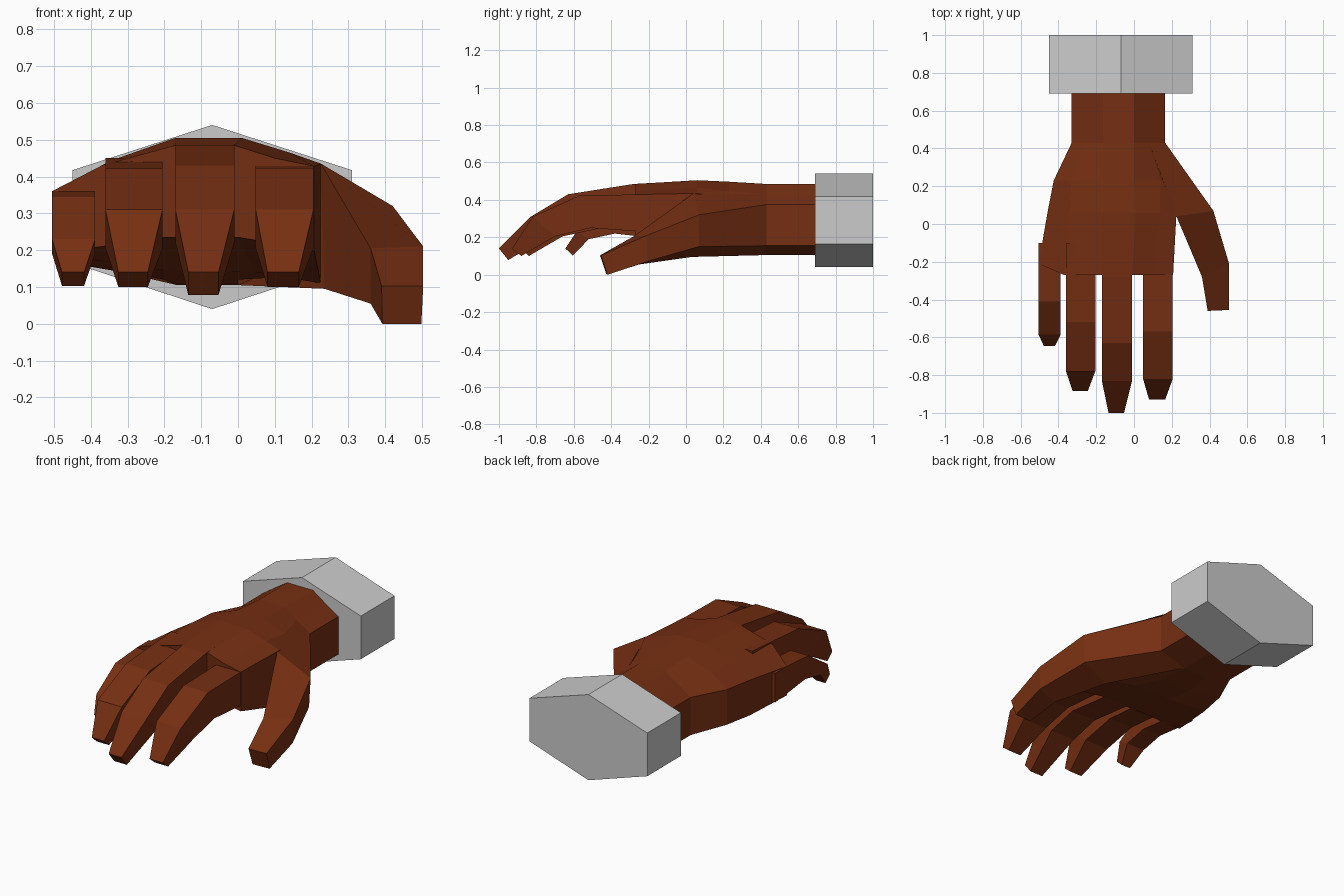
import bpy, bmesh


def material(name, rgb):
    m = bpy.data.materials.new(name)
    m.diffuse_color = (*rgb, 1)
    return m


BROWN = material("brown_skin", (0.18, 0.028, 0.006))
GREY = material("light_grey", (0.6, 0.6, 0.6))


def loft(name, sections, mat):
    """Skin a closed body through rings that share a point count."""
    bm = bmesh.new()
    rings = [[bm.verts.new(p) for p in s] for s in sections]
    for a, b in zip(rings, rings[1:]):
        for i in range(len(a)):
            j = (i + 1) % len(a)
            bm.faces.new((a[i], a[j], b[j], b[i]))
    bm.faces.new(rings[0])
    bm.faces.new(rings[-1][::-1])
    bmesh.ops.recalc_face_normals(bm, faces=bm.faces)
    me = bpy.data.meshes.new(name)
    bm.to_mesh(me)
    bm.free()
    me.materials.append(mat)
    ob = bpy.data.objects.new(name, me)
    bpy.context.collection.objects.link(ob)
    return ob


def ring(y, pts):
    return [(x, y, z) for x, z in pts]


# Cuff: six-sided block around the wrist
hexagon = [(-0.07, 0.54), (0.31, 0.417), (0.31, 0.165),
           (-0.07, 0.04), (-0.45, 0.165), (-0.45, 0.417)]
loft("cuff", [ring(0.69, hexagon), ring(1.0, hexagon)], GREY)

# Palm and wrist
wrist = [(-0.33, 0.375), (-0.25, 0.43), (-0.165, 0.485), (0, 0.485), (0.08, 0.43),
         (0.165, 0.375), (0.165, 0.155), (0, 0.105), (-0.165, 0.105), (-0.33, 0.155)]
heel = [(-0.425, 0.37), (-0.33, 0.44), (-0.17, 0.497), (0, 0.497), (0.14, 0.445),
        (0.18, 0.40), (0.18, 0.13), (0, 0.12), (-0.2, 0.12), (-0.425, 0.165)]
middle = [(-0.458, 0.37), (-0.34, 0.445), (-0.17, 0.505), (0.01, 0.505), (0.14, 0.465),
          (0.225, 0.435), (0.225, 0.11), (0.05, 0.14), (-0.2, 0.145), (-0.458, 0.165)]
knuckle = [(-0.505, 0.36), (-0.37, 0.43), (-0.17, 0.485), (-0.01, 0.485), (0.1, 0.45),
           (0.207, 0.428), (0.207, 0.20), (0, 0.235), (-0.2, 0.235), (-0.505, 0.19)]
front = [(x, -0.21 if x < -0.45 else -0.27, z) for x, z in knuckle]
loft("palm", [ring(0.72, wrist), ring(0.43, wrist), ring(0.23, heel),
              ring(0.06, middle), front], BROWN)


# Fingers: base, two bends and a narrowed tip, each as top (y, z) and bottom (y, z)
def finger(name, x0, x1, tip0, tip1, stations):
    rings = []
    for k, (yt, zt, yb, zb) in enumerate(stations):
        a, b = (tip0, tip1) if k == len(stations) - 1 else (x0, x1)
        rings.append([(a, yt, zt), (b, yt, zt), (b, yb, zb), (a, yb, zb)])
    loft(name, rings, BROWN)


finger("index_finger", 0.048, 0.205, 0.08, 0.165,
       [(-0.1, 0.432, -0.1, 0.22), (-0.57, 0.423, -0.51, 0.25),
        (-0.82, 0.31, -0.70, 0.205), (-0.93, 0.14, -0.88, 0.10)])
finger("middle_finger", -0.17, -0.01, -0.135, -0.053,
       [(-0.1, 0.495, -0.1, 0.22), (-0.28, 0.485, -0.28, 0.235),
        (-0.63, 0.43, -0.54, 0.265), (-0.83, 0.31, -0.72, 0.22),
        (-1.0, 0.14, -0.95, 0.078)])
finger("ring_finger", -0.36, -0.205, -0.325, -0.245,
       [(-0.1, 0.45, -0.1, 0.22), (-0.52, 0.422, -0.45, 0.25),
        (-0.78, 0.31, -0.66, 0.205), (-0.885, 0.14, -0.84, 0.10)])
finger("little_finger", -0.505, -0.388, -0.478, -0.418,
       [(-0.1, 0.36, -0.1, 0.19), (-0.21, 0.36, -0.21, 0.2),
        (-0.41, 0.345, -0.38, 0.22), (-0.585, 0.23, -0.52, 0.19),
        (-0.645, 0.14, -0.605, 0.103)])

# Thumb: grows from the side of the wrist; rings run
# inner top, outer top, outer bottom, inner bottom
loft("thumb", [
    [(0.08, 0.43, 0.43), (0.165, 0.43, 0.375), (0.165, 0.43, 0.155), (0, 0.43, 0.105)],
    [(0.225, 0.04, 0.435), (0.42, 0.07, 0.32), (0.41, 0.07, 0.15), (0.235, 0.03, 0.095)],
    [(0.36, -0.28, 0.205), (0.503, -0.21, 0.21), (0.5, -0.21, 0.07), (0.36, -0.25, 0.055)],
    [(0.39, -0.46, 0.103), (0.503, -0.455, 0.103), (0.498, -0.42, 0), (0.392, -0.425, 0)],
], BROWN)
